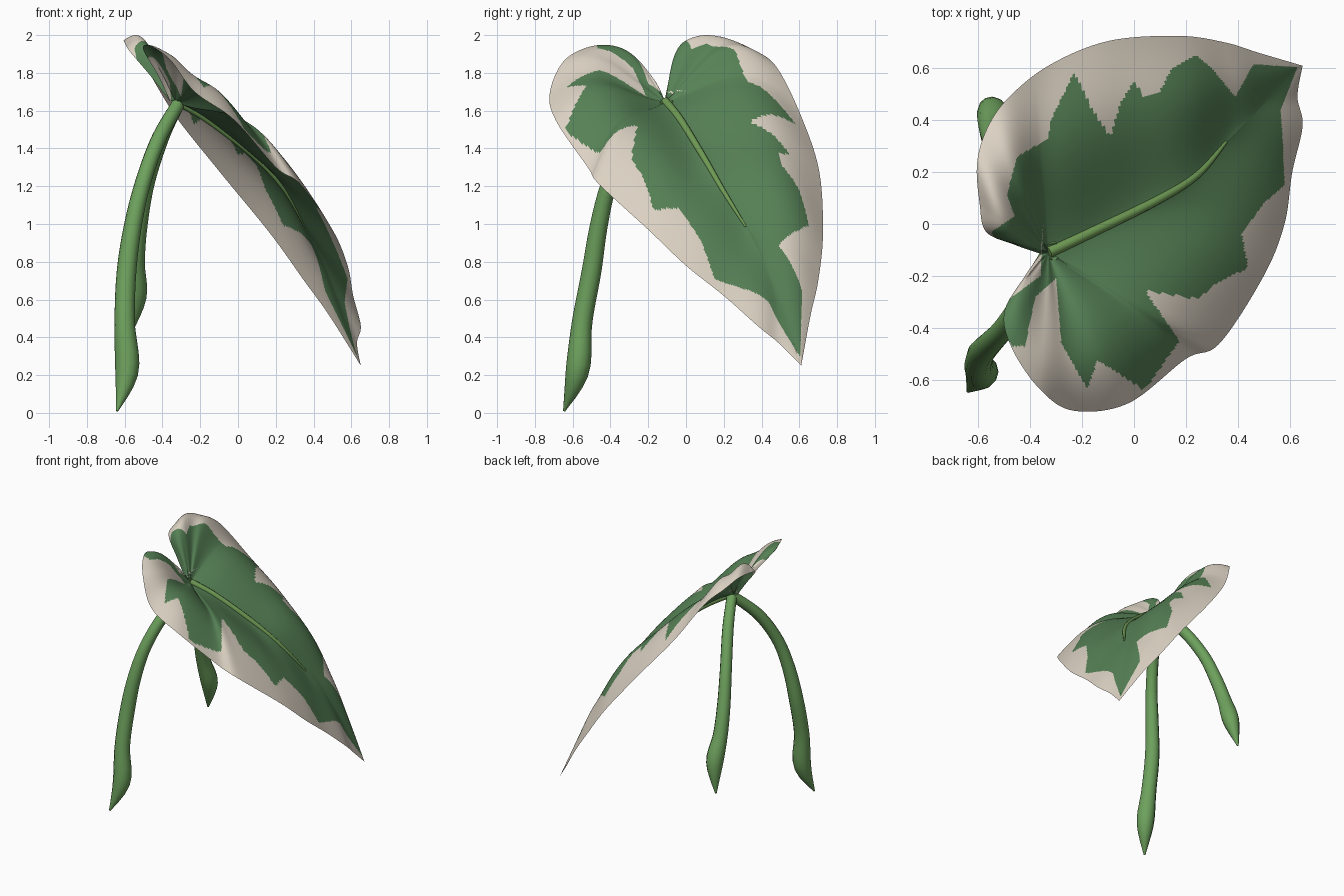
import bpy, bmesh, math
from mathutils import Vector

if "Cube" in bpy.data.objects:
    bpy.data.objects.remove(bpy.data.objects["Cube"])


def material(name, rgb):
    m = bpy.data.materials.new(name)
    m.diffuse_color = (*rgb, 1)
    m.use_nodes = True
    m.node_tree.nodes["Principled BSDF"].inputs["Base Color"].default_value = m.diffuse_color
    return m


LEAF_GREEN = material("leaf green", (0.093, 0.22, 0.092))
CREAM = material("cream", (0.72, 0.65, 0.55))
STALK_GREEN = material("stalk green", (0.155, 0.36, 0.11))
RIB_GREEN = material("rib green", (0.16, 0.33, 0.09))


def spline(points, u):
    """Catmull-Rom through points of any dimension, u from 0 to 1."""
    n = len(points) - 1
    f = min(max(u, 0), 1) * n
    i = min(int(f), n - 1)
    t = f - i
    p1, p2 = points[i], points[i + 1]
    p0 = points[i - 1] if i > 0 else p1
    p3 = points[i + 2] if i + 2 <= n else p2
    return [0.5 * (2 * b + (c - a) * t + (2 * a - 5 * b + 4 * c - d) * t * t
                   + (3 * b - a - 3 * c + d) * t ** 3)
            for a, b, c, d in zip(p0, p1, p2, p3)]


# Leaf guides: midrib (x, y, z), and both edges (x, y, z, bulge) from notch to tip
RIB = [(-0.33, -0.11, 1.65), (-0.2, -0.05, 1.58), (0, 0.05, 1.43), (0.2, 0.15, 1.25),
       (0.33, 0.29, 1.03), (0.46, 0.42, 0.78), (0.65, 0.61, 0.25)]
BACK_EDGE = [(-0.36, -0.115, 1.65, 0), (-0.46, -0.08, 1.78, 0.03), (-0.57, -0.03, 1.91, 0.08),
             (-0.595, 0.08, 1.95, 0.14), (-0.605, 0.23, 1.97, 0.12), (-0.57, 0.36, 1.92, 0.13),
             (-0.49, 0.48, 1.83, 0.13), (-0.33, 0.61, 1.57, 0.14), (-0.1, 0.705, 1.28, 0.15),
             (0.17, 0.725, 0.95, 0.14), (0.35, 0.70, 0.70, 0.10), (0.48, 0.66, 0.52, 0.05),
             (0.65, 0.61, 0.25, 0)]
FRONT_EDGE = [(-0.36, -0.115, 1.65, 0), (-0.42, -0.2, 1.78, 0.03), (-0.5, -0.34, 1.92, 0.05),
              (-0.47, -0.48, 1.945, 0.07), (-0.36, -0.64, 1.87, 0.09), (-0.23, -0.72, 1.70, 0.13),
              (-0.02, -0.69, 1.55, 0.14), (0.2, -0.52, 1.30, 0.14), (0.33, -0.46, 1.21, 0.14),
              (0.5, -0.2, 0.97, 0.10), (0.58, 0.0, 0.78, 0.06), (0.61, 0.2, 0.62, 0.04),
              (0.65, 0.38, 0.46, 0.02), (0.63, 0.49, 0.37, 0.01), (0.65, 0.61, 0.25, 0)]
# Outline of the green patch seen from above
PATCH = [(-0.35, -0.0), (-0.36, -0.2), (-0.55, -0.34), (-0.47, -0.47), (-0.42, -0.47),
         (-0.38, -0.28), (-0.30, -0.21), (-0.28, -0.46), (-0.18, -0.635), (-0.14, -0.525),
         (0.04, -0.64), (0.175, -0.45), (0.04, -0.255), (0.25, -0.29), (0.31, -0.23),
         (0.44, -0.17), (0.415, -0.04), (0.5, 0.08), (0.58, 0.15), (0.575, 0.29),
         (0.565, 0.44), (0.63, 0.605), (0.46, 0.615), (0.39, 0.49), (0.3, 0.6),
         (0.24, 0.65), (0.145, 0.60), (0.10, 0.51), (0.04, 0.49), (0, 0.55),
         (-0.055, 0.46), (-0.09, 0.335), (-0.16, 0.44), (-0.23, 0.585), (-0.32, 0.40),
         (-0.33, 0.33), (-0.45, 0.26), (-0.49, 0.115), (-0.46, 0.03), (-0.55, -0.03),
         (-0.5, -0.12), (-0.36, -0.12)]


def in_patch(x, y):
    inside = False
    for (x1, y1), (x2, y2) in zip(PATCH, PATCH[1:] + PATCH[:1]):
        if (y1 > y) != (y2 > y) and x < (x2 - x1) * (y - y1) / (y2 - y1) + x1:
            inside = not inside
    return inside


def leaf_spoke(edge, u, rings, power):
    """Row of points from the midrib to the edge, humped between the two."""
    ex, ey, ez, bulge = spline(edge, u)
    axis = Vector((0.98, 0.72))
    p = Vector((ex + 0.33, ey + 0.11)).dot(axis) / axis.length_squared
    rx, ry, rz = spline(RIB, (p - 0.3) / 0.7)
    row = []
    for k in range(rings + 1):
        t = k / rings
        hump = bulge * math.sin(math.pi * t ** power)
        ripple = 0.07 * bulge * math.sin(u * 44) * math.sin(math.pi * t ** 0.8)
        row.append((rx + (ex - rx) * t, ry + (ey - ry) * t,
                    min(rz + (ez - rz) * t + hump + ripple, 2.0)))
    return row


def build_leaf(steps=300, rings=80):
    bm = bmesh.new()
    for edge, power, flip in ((BACK_EDGE, 1.3, False), (FRONT_EDGE, 1.4, True)):
        grid = [[bm.verts.new(c) for c in leaf_spoke(edge, i / steps, rings, power)]
                for i in range(steps + 1)]
        for i in range(steps):
            for k in range(rings):
                quad = [grid[i][k], grid[i + 1][k], grid[i + 1][k + 1], grid[i][k + 1]]
                bm.faces.new(quad if not flip else quad[::-1])
    bmesh.ops.remove_doubles(bm, verts=bm.verts, dist=0.0008)
    bmesh.ops.recalc_face_normals(bm, faces=bm.faces)
    if sum(f.normal.z * f.calc_area() for f in bm.faces) < 0:
        bmesh.ops.reverse_faces(bm, faces=bm.faces)
    for f in bm.faces:
        c = f.calc_center_median()
        f.material_index = 0 if in_patch(c.x, c.y) else 1
        f.smooth = True
    me = bpy.data.meshes.new("leaf")
    bm.to_mesh(me)
    bm.free()
    me.materials.append(LEAF_GREEN)
    me.materials.append(CREAM)
    ob = bpy.data.objects.new("leaf", me)
    bpy.context.collection.objects.link(ob)


def tube(name, points, mat, samples=30):
    """Tapered round tube through (x, y, z, radius) points."""
    cu = bpy.data.curves.new(name, 'CURVE')
    cu.dimensions = '3D'
    cu.bevel_depth = 1.0
    cu.bevel_resolution = 4
    cu.use_fill_caps = True
    s = cu.splines.new('POLY')
    s.points.add(samples)
    for i, pt in enumerate(s.points):
        x, y, z, r = spline(points, i / samples)
        pt.co = (x, y, z, 1)
        pt.radius = max(r, 0.004)
    s.use_smooth = True
    ob = bpy.data.objects.new(name, cu)
    bpy.context.collection.objects.link(ob)
    cu.materials.append(mat)
    bpy.ops.object.select_all(action='DESELECT')
    ob.select_set(True)
    bpy.context.view_layer.objects.active = ob
    bpy.ops.object.convert(target='MESH')
    bpy.ops.object.shade_smooth_by_angle(angle=math.radians(60))


build_leaf()

# Midrib: pale ridge showing on both sides, fading before the tip
tube("midrib", [(*spline(RIB, u), r) for u, r in
                ((0, 0.022), (0.2, 0.02), (0.4, 0.017), (0.55, 0.014), (0.7, 0.006))], RIB_GREEN)

# Two arching stalks ending in slanted points
tube("front_stalk", [(-0.32, -0.11, 1.63, 0.036), (-0.42, -0.28, 1.45, 0.04),
                     (-0.50, -0.40, 1.23, 0.042), (-0.555, -0.46, 1.0, 0.047),
                     (-0.59, -0.50, 0.75, 0.052), (-0.60, -0.55, 0.48, 0.054),
                     (-0.588, -0.575, 0.22, 0.062), (-0.64, -0.645, 0.01, 0.006)], STALK_GREEN)
tube("back_stalk", [(-0.32, -0.10, 1.63, 0.036), (-0.40, 0.06, 1.47, 0.04),
                    (-0.48, 0.20, 1.23, 0.042), (-0.525, 0.29, 1.0, 0.047),
                    (-0.545, 0.36, 0.8, 0.052), (-0.545, 0.43, 0.61, 0.06),
                    (-0.58, 0.465, 0.40, 0.006)], STALK_GREEN)
